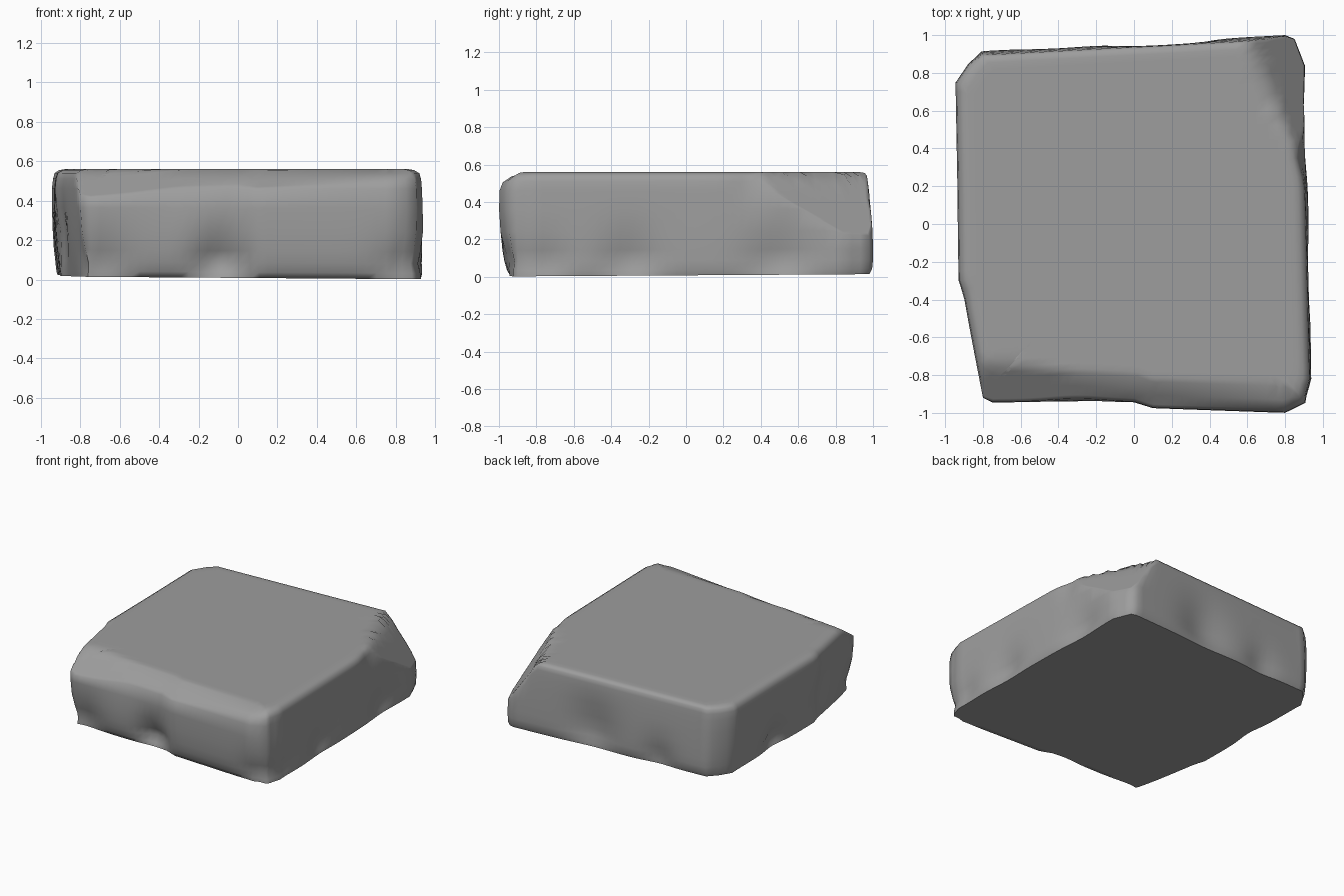
import bpy, bmesh, math
from mathutils import Vector

if "Cube" in bpy.data.objects:
    bpy.data.objects.remove(bpy.data.objects["Cube"])

stone = bpy.data.materials.new("stone_grey")
stone.use_nodes = True
stone.diffuse_color = (0.34, 0.34, 0.34, 1)
stone.node_tree.nodes["Principled BSDF"].inputs["Base Color"].default_value = (0.34, 0.34, 0.34, 1)

# Plan outline of the slab, counter-clockwise
OUTLINE = [(-.81, .915), (-.88, .85), (-.945, .75), (-.935, .2), (-.93, -.3), (-.9, -.4),
           (-.8, -.92), (-.75, -.945), (0, -.945), (.1, -.975), (.8, -1), (.91, -.95),
           (.945, -.82), (.93, -.2), (.915, .4), (.905, .84), (.85, .98), (.8, 1)]

# Side profile: height, then inset on the front, back, left and right
PROFILE = [(0.00, .055, .02, .03, .01), (.03, .035, .005, .025, .0), (.08, .02, .0, .02, .0),
           (.14, .01, .0, .012, .0), (.24, .003, .003, .005, .003), (.36, .0, .008, .0, .008),
           (.46, .003, .014, .0, .012), (.51, .02, .018, .006, .016), (.54, .07, .022, .015, .025),
           (.555, .14, .035, .04, .05)]

# Chips in the wall: centre, radius, depth
CHIPS = [((-.1, -.95, .08), .12, .09), ((-.7, -.95, .06), .15, .05), ((.85, -1, .04), .14, .05),
         ((-.3, -.92, .53), .2, .02), ((.93, -.3, .06), .15, .05), ((.93, -.75, .04), .13, .04),
         ((.92, .5, .06), .17, .05), ((.9, .36, .53), .1, .03),
         ((.15, .96, .15), .2, .05), ((-.4, .93, .05), .13, .04),
         ((-.94, .2, .06), .13, .06), ((-.92, -.35, .22), .15, .03)]

# Slanting breaks across the top: a point on the break and its direction
BREAKS = [((.6, .97, .555), (.197, .087, .148)),
          ((-.7, -.94, .42), (-.01, -.094, .133)),
          ((-.83, -.85, .5), (-.5, -.5, .5))]


def resample(points, step):
    """Split each outline edge into short, even pieces."""
    result = []
    for i, p in enumerate(points):
        a, b = Vector(p), Vector(points[(i + 1) % len(points)])
        n = max(1, round((b - a).length / step))
        result += [a.lerp(b, k / n) for k in range(n)]
    return result


path = resample(OUTLINE, .05)
count = len(path)
normals = []
for i in range(count):
    t = (path[(i + 1) % count] - path[i - 1]).normalized()
    normals.append(Vector((t.y, -t.x)))

bm = bmesh.new()


def base_height(x, y):
    """Height of the slightly tilted underside."""
    return .014 - .007 * x + .006 * y


def chipped(co, n):
    """Push a wall point inward at a chip, leaving a thin lip at the base."""
    push = sum(d * math.exp(-((co - Vector(c)).length / r) ** 2) for c, r, d in CHIPS)
    return co - Vector((n.x, n.y, 0)) * push * min(1, .15 + co.z / .08)


def broken(co):
    """Lower a point to the slanting breaks."""
    for point, direction in BREAKS:
        d = Vector(direction)
        over = (co - Vector(point)).dot(d) / d.z
        co.z -= max(0, min(over, co.z - .2))
    return co


# Rings of the side wall
rings = []
for z, front, back, left, right in PROFILE:
    ring = []
    for p, n in zip(path, normals):
        inset = n.y ** 2 * (front if n.y < 0 else back) + n.x ** 2 * (left if n.x < 0 else right)
        q = p - n * inset
        height = base_height(q.x, q.y) * (1 - z / .56) + z
        ring.append(chipped(Vector((q.x, q.y, height)), n))
    rings.append(ring)

# Flat rings running in across the underside and the top
bottom = [[Vector((v.x * s, v.y * s, base_height(v.x * s, v.y * s))) for v in rings[0]]
          for s in (.3, .6, .85, .96)]
top = [[Vector((v.x * s, v.y * s, .56)) for v in rings[-1]]
       for s in (.97, .93, .88, .82, .75, .66, .5, .25)]

stack = [[bm.verts.new(broken(co)) for co in ring] for ring in bottom + rings + top]
for low, high in zip(stack, stack[1:]):
    for i in range(count):
        j = (i + 1) % count
        bm.faces.new((low[i], low[j], high[j], high[i]))
bm.faces.new(stack[-1])
bm.faces.new(stack[0][::-1])
bmesh.ops.remove_doubles(bm, verts=bm.verts[:], dist=.006)
bmesh.ops.recalc_face_normals(bm, faces=bm.faces[:])

mesh = bpy.data.meshes.new("stone_slab")
bm.to_mesh(mesh)
bm.free()
mesh.materials.append(stone)
slab = bpy.data.objects.new("stone_slab", mesh)
bpy.context.collection.objects.link(slab)
bpy.context.view_layer.objects.active = slab
slab.select_set(True)
bpy.ops.object.shade_smooth_by_angle(angle=math.radians(60))
